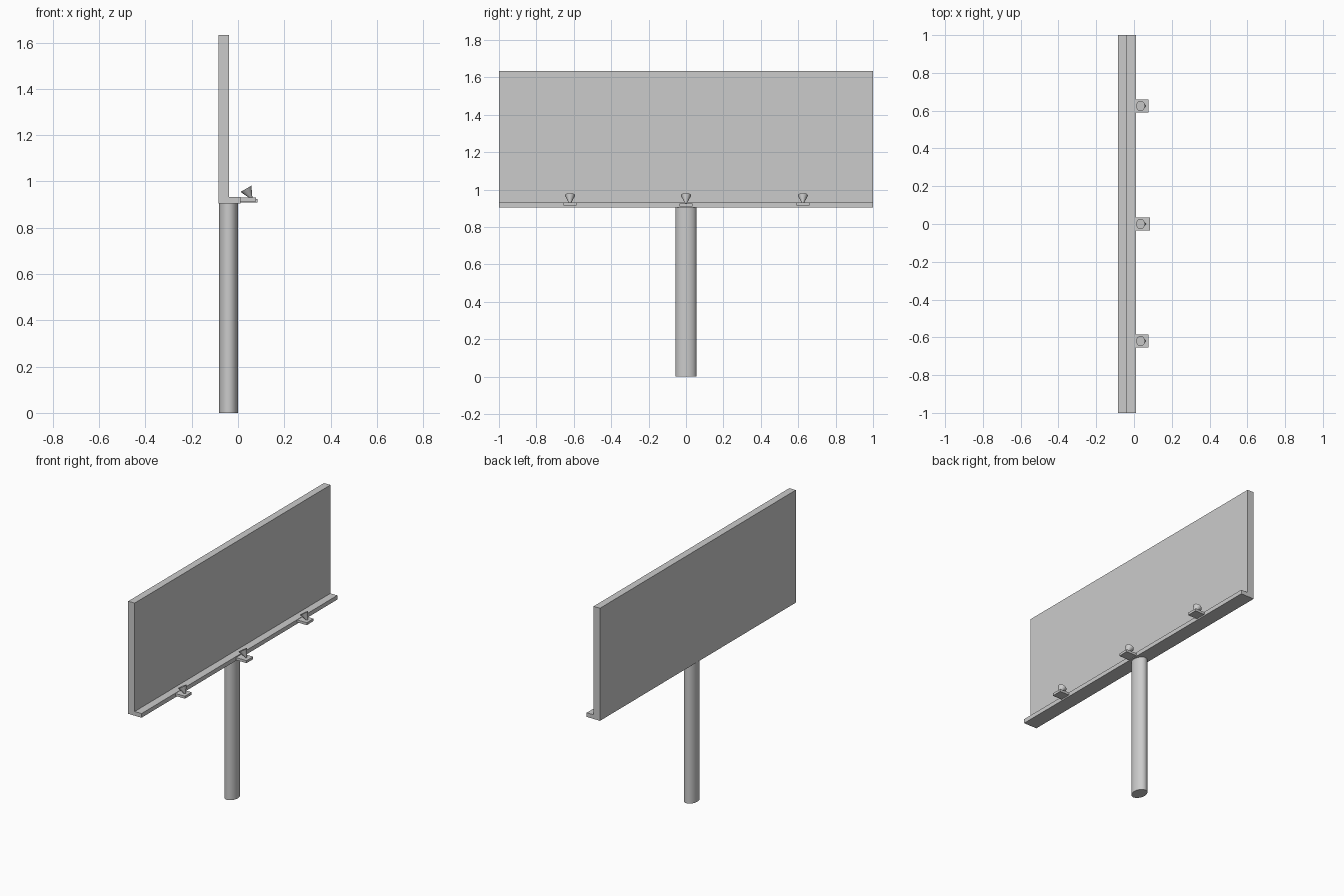
import bpy, math
from mathutils import Vector

if "Cube" in bpy.data.objects:
    bpy.data.objects.remove(bpy.data.objects["Cube"])


def box(name, lo, hi):
    lo, hi = Vector(lo), Vector(hi)
    bpy.ops.mesh.primitive_cube_add(size=1, location=(lo + hi) / 2)
    ob = bpy.context.object
    ob.name = name
    ob.scale = hi - lo
    bpy.ops.object.transform_apply(location=False, rotation=False, scale=True)
    return ob


def smooth():
    bpy.ops.object.shade_smooth_by_angle(angle=math.radians(35))


# Oval pole
bpy.ops.mesh.primitive_cylinder_add(vertices=32, radius=1, depth=0.905,
                                    location=(-0.041, 0, 0.4525))
pole = bpy.context.object
pole.name = "pole"
pole.scale = (0.041, 0.056, 1)
bpy.ops.object.transform_apply(location=False, rotation=False, scale=True)
smooth()

# Sign panel and the walkway ledge beneath it
box("ledge", (-0.085, -1, 0.905), (0.01, 1, 0.932))
box("sign_panel", (-0.085, -1, 0.932), (-0.039, 1, 1.633))

# Floodlights: bracket plate and a cone lamp tilted back at the panel
TILT = math.radians(-30)
DEPTH = 0.051
for tag, y, reach, z in (("left", -0.62, 0.078, 0.914),
                         ("middle", 0, 0.085, 0.909),
                         ("right", 0.625, 0.078, 0.914)):
    box(f"bracket_{tag}", (0.01, y - 0.034, z), (reach, y + 0.034, z + 0.016))
    axis = Vector((math.sin(TILT), 0, math.cos(TILT)))
    tip = Vector((0.06, y, 0.924))
    bpy.ops.mesh.primitive_cone_add(vertices=32, radius1=0.003, radius2=0.027,
                                    depth=DEPTH, location=tip + axis * DEPTH / 2,
                                    rotation=(0, TILT, 0))
    bpy.context.object.name = f"lamp_{tag}"
    smooth()
